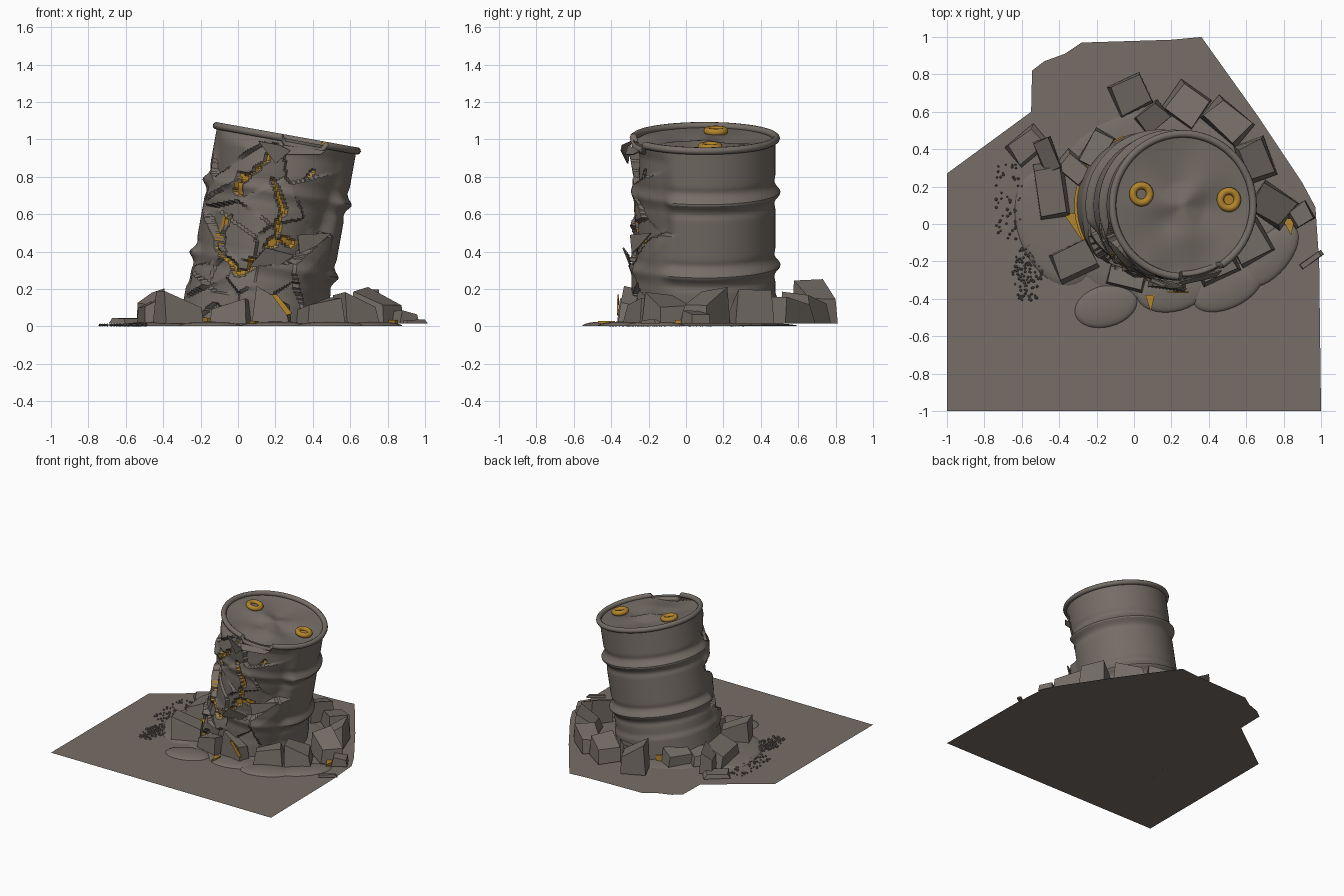
import bpy, bmesh, math, random
from mathutils import Matrix, Vector

if "Cube" in bpy.data.objects:
    bpy.data.objects.remove(bpy.data.objects["Cube"])

random.seed(11)

def material(name, rgb):
    m = bpy.data.materials.new(name)
    m.diffuse_color = (*rgb, 1)
    m.use_nodes = True
    m.node_tree.nodes["Principled BSDF"].inputs["Base Color"].default_value = m.diffuse_color
    return m

GREY = material("dusty grey", (0.18, 0.155, 0.135))
GOLD = material("rusty gold", (0.45, 0.235, 0.025))

def finish(name, bm, mats, angle=None):
    me = bpy.data.meshes.new(name)
    bmesh.ops.recalc_face_normals(bm, faces=bm.faces)
    bm.to_mesh(me)
    bm.free()
    ob = bpy.data.objects.new(name, me)
    bpy.context.collection.objects.link(ob)
    for m in mats:
        me.materials.append(m)
    if angle:
        bpy.ops.object.select_all(action='DESELECT')
        ob.select_set(True)
        bpy.context.view_layer.objects.active = ob
        bpy.ops.object.shade_smooth_by_angle(angle=math.radians(angle))
    return ob

def prism(name, pts, z0, z1, mat):
    bm = bmesh.new()
    f = bm.faces.new([bm.verts.new((x, y, z0)) for x, y in pts])
    if z1 > z0:
        ext = bmesh.ops.extrude_face_region(bm, geom=[f])
        vs = [g for g in ext["geom"] if isinstance(g, bmesh.types.BMVert)]
        bmesh.ops.translate(bm, verts=vs, vec=(0, 0, z1 - z0))
    return finish(name, bm, [mat])

# Leaning drum frame: top tips towards +x
LEAN = Matrix.Translation((0.08, 0.10, 0.0)) @ Matrix.Rotation(math.radians(10.2), 4, 'Y')

# Cracks on the drum front, as (x, z) paths with half widths
CRACKS = [
    ([(0.20, 0.97), (0.15, 0.88), (0.02, 0.77), (0.00, 0.72)], 0.011),
    ([(0.02, 0.80), (0.00, 0.72)], 0.024),
    ([(-0.05, 0.60), (-0.09, 0.53), (-0.11, 0.42), (-0.07, 0.36)], 0.014),
    ([(-0.10, 0.39), (-0.03, 0.33), (-0.01, 0.28), (0.06, 0.30), (0.08, 0.36)], 0.016),
    ([(0.18, 0.80), (0.22, 0.72), (0.24, 0.62), (0.21, 0.53), (0.20, 0.47)], 0.018),
    ([(0.15, 0.43), (0.21, 0.46), (0.31, 0.45)], 0.026),
    ([(0.10, 0.35), (0.18, 0.43)], 0.009),
    ([(0.36, 0.78), (0.42, 0.84)], 0.006),
]

def seg_dist(p, a, b):
    ab = b - a
    t = max(0, min(1, (p - a).dot(ab) / ab.length_squared))
    return (p - a - ab * t).length

def in_crack(x, z):
    p = Vector((x, z))
    wobble = 0.7 + 0.45 * math.sin(x * 70 + z * 45)
    return any(seg_dist(p, Vector(a), Vector(b)) < w * wobble
               for path, w in CRACKS for a, b in zip(path, path[1:]))

# Crumpled plates: each random cell gets its own tilted offset
CELLS = [(Vector((random.uniform(-0.25, 0.5), random.uniform(0.05, 0.95))),
          Vector((random.uniform(-0.28, 0.28), random.uniform(-0.2, 0.2))),
          random.uniform(-0.022, 0.02)) for _ in range(24)]

def crumple(x, z):
    p = Vector((x, z))
    c, slope, off = min(CELLS, key=lambda s: (s[0] - p).length)
    return max(-0.05, min(0.035, off + slope.dot(p - c)))

def smooth(a, b, v):
    t = max(0, min(1, (v - a) / (b - a)))
    return t * t * (3 - 2 * t)

def drum_radius(z):
    r = 0.378
    for h in (0.335, 0.73):
        r += 0.027 * math.exp(-((z - h) / 0.026) ** 2)
        r -= 0.006 * math.exp(-((abs(z - h) - 0.06) / 0.02) ** 2)
    return r + 0.012 * smooth(0.19, 0.14, z) if z < 0.2 else r

# Drum shell with crumpled, cracked front
SEG, ROWS, TOP = 192, 100, 1.02
bm = bmesh.new()
grid = []
for j in range(ROWS + 1):
    zl = TOP * j / ROWS
    row = []
    for i in range(SEG):
        a = 2 * math.pi * i / SEG
        r = drum_radius(zl)
        p = LEAN @ Vector((r * math.cos(a), r * math.sin(a), zl))
        front = -math.sin(a + 0.12)
        w = smooth(0.30, 0.55, front)
        if w > 0:
            r = r + (0.382 - r) * 0.6 * w + crumple(p.x, p.z) * w * smooth(1.02, 0.93, zl)
            if in_crack(p.x, p.z):
                r -= 0.02
            p = LEAN @ Vector((r * math.cos(a), r * math.sin(a), zl))
        p.z = max(p.z, 0.004)
        row.append(bm.verts.new(p))
    grid.append(row)
for j in range(ROWS):
    for i in range(SEG):
        k = (i + 1) % SEG
        f = bm.faces.new((grid[j][i], grid[j][k], grid[j + 1][k], grid[j + 1][i]))
        c = f.calc_center_median()
        if c.y < -0.02 and in_crack(c.x, c.z):
            f.material_index = 1
finish("drum_shell", bm, [GREY, GOLD], 32)

# Rolled rim, sagging where the front is torn
bm = bmesh.new()
rings = []
for i in range(96):
    a = 2 * math.pi * i / 96
    d = math.degrees(a)
    drop = 0.035 if 268 < d < 302 else 0
    ring = []
    for k in range(10):
        b = 2 * math.pi * k / 10
        r = 0.382 + 0.02 * math.cos(b) - drop * 0.3
        ring.append(bm.verts.new(LEAN @ Vector((r * math.cos(a), r * math.sin(a),
                                                1.022 + 0.02 * math.sin(b) - drop))))
    rings.append(ring)
for i in range(96):
    for k in range(10):
        n, m = rings[(i + 1) % 96], (k + 1) % 10
        bm.faces.new((rings[i][k], n[k], n[m], rings[i][m]))
finish("drum_rim", bm, [GREY], 40)

# Dented lid
bm = bmesh.new()
bmesh.ops.create_grid(bm, x_segments=48, y_segments=48, size=0.38)
for v in bm.verts:
    x, y = v.co.x / 0.38, v.co.y / 0.38
    x, y = x * math.sqrt(1 - y * y / 2), y * math.sqrt(1 - x * x / 2)
    rad = math.hypot(x, y)
    a = math.atan2(y, x)
    dent = 0.02 * (1 - rad * rad) * (1 + 0.8 * math.cos(3 * a + 0.6)) * min(1, rad * 3)
    dent += 0.035 * smooth(0.35, 0.95, -y) * smooth(0.6, 0.1, abs(x - 0.05))
    v.co = LEAN @ Vector((x * 0.38, y * 0.38, 1.015 - dent))
finish("drum_lid", bm, [GREY], 40)

# Two gold bungs on the lid
for n, (u, v) in enumerate(((-0.225, 0.06), (0.25, 0.03))):
    base = LEAN @ Matrix.Translation((u, v, 1.022))
    bpy.ops.mesh.primitive_torus_add(major_segments=32, minor_segments=10,
                                     major_radius=0.046, minor_radius=0.02)
    ring = bpy.context.object
    ring.name = f"bung_ring_{n + 1}"
    ring.matrix_world = base
    ring.data.materials.append(GOLD)
    bpy.ops.object.shade_smooth_by_angle(angle=math.radians(50))
    bpy.ops.mesh.primitive_cylinder_add(vertices=24, radius=0.036, depth=0.03)
    plug = bpy.context.object
    plug.name = f"bung_plug_{n + 1}"
    plug.matrix_world = base @ Matrix.Translation((0, 0, -0.015))
    plug.data.materials.append(GOLD if n else GREY)

# Bent metal flaps at the torn rim and on the cracked front
def flap(name, pts, mat=GREY):
    bm = bmesh.new()
    bm.faces.new([bm.verts.new(p) for p in pts])
    ob = finish(name, bm, [mat])
    ob.modifiers.new("thickness", 'SOLIDIFY').thickness = 0.008

flap("rim_flap_left", [(0.11, -0.30, 0.99), (0.22, -0.345, 0.97), (0.28, -0.35, 0.94), (0.20, -0.315, 0.87)])
flap("rim_flap_right", [(0.24, -0.31, 0.97), (0.47, -0.25, 0.94), (0.44, -0.285, 0.92), (0.26, -0.325, 0.92)])
flap("front_flap_low", [(0.06, -0.30, 0.32), (0.15, -0.34, 0.42), (0.30, -0.31, 0.38), (0.20, -0.30, 0.31)])
flap("front_flap_side", [(0.32, -0.30, 0.49), (0.50, -0.19, 0.50), (0.42, -0.25, 0.43), (0.33, -0.29, 0.39)])

# Ground sheet with broken outline
prism("ground_sheet", [(-1, -1), (1, -1), (0.99, -0.2), (0.97, 0.09), (0.9, 0.22), (0.66, 0.58),
                       (0.36, 1.0), (0.2, 0.985), (-0.28, 0.97), (-0.37, 0.91), (-0.48, 0.87),
                       (-0.545, 0.82), (-0.55, 0.6), (-1, 0.27)], 0, 0, GREY)

# Low rounded lobes of soil
for n, (x, y, sx, sy, rot) in enumerate([(-0.15, -0.44, 0.17, 0.11, 15), (0.2, -0.35, 0.19, 0.12, 10),
                                         (0.5, -0.34, 0.2, 0.11, 25), (0.73, -0.17, 0.2, 0.1, 50),
                                         (-0.42, -0.02, 0.2, 0.32, 20), (0.1, 0.1, 0.55, 0.5, 0)]):
    bm = bmesh.new()
    bmesh.ops.create_uvsphere(bm, u_segments=32, v_segments=12, radius=1)
    bmesh.ops.delete(bm, geom=[v for v in bm.verts if v.co.z < -0.01], context='VERTS')
    bmesh.ops.transform(bm, verts=bm.verts, matrix=Matrix.Translation((x, y, 0.002)) @
                        Matrix.Rotation(math.radians(rot), 4, 'Z') @ Matrix.Diagonal((sx, sy, 0.024, 1)))
    finish(f"soil_lobe_{n + 1}", bm, [GREY], 40)

# Broken concrete blocks ringed around the base: x, y, length, width, height, turn, slope
BLOCKS = [(-0.57, 0.42, 0.2, 0.14, 0.03, 40, 0.0), (-0.44, 0.18, 0.16, 0.3, 0.13, 8, 0.3),
          (-0.46, 0.36, 0.1, 0.2, 0.14, 20, 0.3), (-0.32, -0.2, 0.22, 0.17, 0.13, 25, -0.3),
          (-0.02, 0.69, 0.19, 0.18, 0.17, 25, -0.3), (0.28, 0.64, 0.2, 0.19, 0.13, -35, 0.2),
          (0.5, 0.55, 0.25, 0.16, 0.12, -40, 0.2), (0.65, 0.34, 0.17, 0.22, 0.13, 20, 0.3),
          (0.74, 0.10, 0.22, 0.18, 0.14, -35, -0.3), (0.62, -0.1, 0.2, 0.2, 0.13, 30, -0.25),
          (0.44, -0.22, 0.22, 0.16, 0.11, 25, 0.2), (0.89, 0.05, 0.12, 0.11, 0.06, 30, -0.2),
          (0.18, -0.3, 0.2, 0.1, 0.15, -8, -0.3), (-0.04, -0.29, 0.2, 0.11, 0.1, -15, 0.25),
          (-0.2, 0.4, 0.12, 0.2, 0.09, -30, 0.2), (0.1, 0.57, 0.16, 0.12, 0.12, 40, 0.3),
          (-0.32, 0.3, 0.12, 0.18, 0.08, 50, -0.2), (0.95, -0.19, 0.14, 0.03, 0.02, 35, 0.0)]
for n, (x, y, l, w, h, rot, slope) in enumerate(BLOCKS):
    bm = bmesh.new()
    bmesh.ops.create_cube(bm, size=1)
    for v in bm.verts:
        if v.co.z > 0:
            v.co.z += slope * v.co.x * 2 + random.uniform(-0.12, 0.12)
            v.co.x *= random.uniform(0.7, 1.0)
            v.co.y *= random.uniform(0.7, 1.0)
        v.co.z += 0.5
    bmesh.ops.transform(bm, verts=bm.verts, matrix=Matrix.Translation((x, y, 0.015)) @
                        Matrix.Rotation(math.radians(rot), 4, 'Z') @ Matrix.Diagonal((l, w, h, 1)))
    finish(f"rubble_block_{n + 1}", bm, [GREY])

# Gold rust showing round the raised left edge and between blocks
arc = [math.radians(112 + 4 * i) for i in range(28)]
prism("rust_crescent", [(0.1 + 0.42 * math.cos(a), 0.1 + 0.40 * math.sin(a)) for a in arc] +
      [(0.1 + 0.34 * math.cos(a), 0.1 + 0.34 * math.sin(a)) for a in reversed(arc)], 0.015, 0.06, GOLD)
prism("rust_patch_left", [(-0.38, 0.06), (-0.27, -0.1), (-0.22, 0.06)], 0.015, 0.05, GOLD)
prism("rust_patch_right", [(0.79, 0.03), (0.84, -0.06), (0.86, 0.03)], 0.015, 0.035, GOLD)
flap("rust_patch_front", [(0.18, -0.365, 0.17), (0.21, -0.367, 0.17), (0.29, -0.37, 0.07), (0.26, -0.37, 0.06)], GOLD)
prism("rust_patch_base", [(0.06, -0.38), (0.09, -0.47), (0.11, -0.38)], 0.015, 0.03, GOLD)

# Scattered grit on the left
bm = bmesh.new()
for cx, cy, sx, sy, count in [(-0.57, -0.26, 0.08, 0.15, 120), (-0.67, 0.12, 0.1, 0.2, 60)]:
    for _ in range(count):
        t = random.uniform(-1, 1)
        pos = (cx + sx * random.uniform(-1, 1) * (1 - 0.4 * abs(t)), cy + sy * t, 0.008)
        bmesh.ops.create_icosphere(bm, subdivisions=1, radius=random.uniform(0.005, 0.009),
                                   matrix=Matrix.Translation(pos))
finish("scattered_grit", bm, [GREY])
